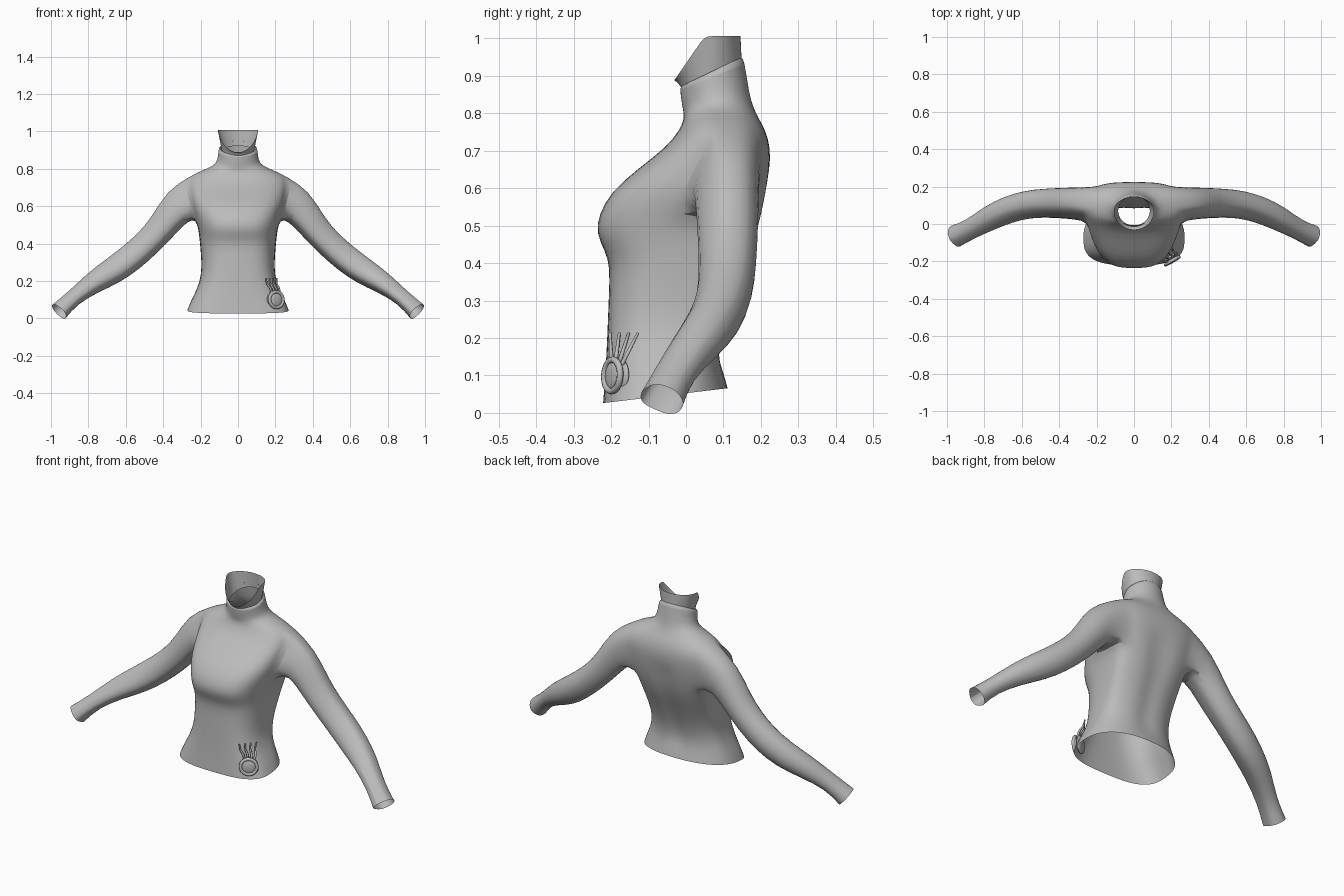
import bpy, bmesh, math
from mathutils import Vector

if "Cube" in bpy.data.objects:
    bpy.data.objects.remove(bpy.data.objects["Cube"])

mat = bpy.data.materials.new("plain grey")
mat.diffuse_color = (0.5, 0.5, 0.5, 1)
mat.use_nodes = True
mat.node_tree.nodes["Principled BSDF"].inputs["Base Color"].default_value = mat.diffuse_color


def finish(obj, angle=50):
    obj.data.materials.append(mat)
    bpy.ops.object.select_all(action='DESELECT')
    obj.select_set(True)
    bpy.context.view_layer.objects.active = obj
    bpy.ops.object.shade_smooth_by_angle(angle=math.radians(angle))


def new_mesh(name, bm):
    me = bpy.data.meshes.new(name)
    bm.to_mesh(me)
    bm.free()
    obj = bpy.data.objects.new(name, me)
    bpy.context.collection.objects.link(obj)
    return obj


def ramp(v, a, b):
    """0 below a, 1 above b, linear between."""
    return min(1, max(0, (v - a) / (b - a)))


def half_ring(hw, yf, yb, ym, pf=1, pb=1, n=16):
    """Half outline of a body section, from front centre to back centre."""
    pts = []
    for i in range(n + 1):
        a = math.radians(-90 + 180 * i / n)
        s, c = math.sin(a), max(math.cos(a), 0)
        p, reach = (pf, yf - ym) if s < 0 else (pb, yb - ym)
        x = 0 if i in (0, n) else hw * c ** p
        pts.append((x, ym + reach * abs(s) ** p))
    return pts


def skin(bm, rows, hole=lambda r, c: False):
    for r in range(len(rows) - 1):
        for c in range(len(rows[0]) - 1):
            if not hole(r, c):
                bm.faces.new((rows[r][c], rows[r][c + 1], rows[r + 1][c + 1], rows[r + 1][c]))


def mirror_smooth(obj):
    obj.modifiers.new("mirror", 'MIRROR').merge_threshold = 0.002
    sub = obj.modifiers.new("smooth", 'SUBSURF')
    sub.levels = sub.render_levels = 1


# Bodice sections: height, half width, front y, back y
sections = [
    (0.046, 0.272, -0.222, 0.112),
    (0.10, 0.25, -0.217, 0.10),
    (0.16, 0.218, -0.213, 0.09),
    (0.23, 0.197, -0.21, 0.098),
    (0.31, 0.196, -0.207, 0.125),
    (0.39, 0.203, -0.204, 0.158),
    (0.43, 0.207, -0.216, 0.175),
    (0.48, 0.213, -0.242, 0.192),
    (0.53, 0.228, -0.234, 0.205),
    (0.59, 0.246, -0.202, 0.217),
    (0.65, 0.258, -0.132, 0.225),
    (0.71, 0.268, -0.052, 0.226),
    (0.757, 0.262, -0.016, 0.212),
    (0.788, 0.20, -0.006, 0.192),
    (0.812, 0.135, -0.007, 0.178),
    (0.84, 0.108, -0.011, 0.168),
    (0.908, 0.106, -0.018, 0.156),
    (0.912, 0.096, -0.01, 0.148),
]
bm = bmesh.new()
grid = []
for z, hw, yf, yb in sections:
    # widest line moves back towards the shoulders; outline is boxy at the bust, round at the neck
    ym = min(0.1, -0.07 + 0.35 * (z - 0.05)) - 0.035 * ramp(z, 0.76, 0.9)
    pf = 0.66 + 0.34 * ramp(z, 0.58, 0.81) ** 2
    pb = 0.85 - 0.15 * ramp(z, 0.3, 0.5) + 0.3 * ramp(z, 0.71, 0.81)
    tilt = 0.045 * (1 - ramp(z, 0.03, 0.17)) + 0.075 * ramp(z, 0.78, 0.905)
    row = []
    for x, y in half_ring(hw, yf, yb, ym, pf, pb):
        zz = z + tilt * ((y - yf) / (yb - yf) - 0.5)
        # shallow spine groove in the lower back
        if y > ym and 0.15 < z < 0.65:
            y -= 0.014 * math.exp(-(x / 0.04) ** 2)
        row.append(bm.verts.new((x, y, zz)))
    grid.append(row)

# Skin the bodice, leaving an armhole
C0, C1, R0, R1 = 7, 12, 8, 12
skin(bm, grid, lambda r, c: R0 <= r < R1 and C0 <= c < C1)
loop = [grid[R0][c] for c in range(C0, C1)] + [grid[r][C1] for r in range(R0, R1)]
loop += [grid[R1][c] for c in range(C1, C0, -1)] + [grid[r][C0] for r in range(R1, R0, -1)]
angles = [math.atan2((v.co.z - 0.64) / 0.115, (v.co.y - 0.085) / 0.10) for v in loop]

# Sleeve: centre x, y, z, then side and vertical radii, grown out of the armhole
path = [
    (0.322, 0.108, 0.602, 0.09, 0.102),
    (0.40, 0.11, 0.49, 0.085, 0.08),
    (0.48, 0.11, 0.402, 0.081, 0.076),
    (0.57, 0.104, 0.322, 0.078, 0.077),
    (0.67, 0.078, 0.25, 0.076, 0.075),
    (0.775, 0.03, 0.19, 0.07, 0.06),
    (0.88, -0.032, 0.11, 0.055, 0.042),
    (0.955, -0.066, 0.037, 0.063, 0.053),
]
centres = [Vector((0.1, 0.11, 0.7))] + [Vector(p[:3]) for p in path]
rings = [loop + loop[:1]]
for i, (_, _, _, ry, rz) in enumerate(path, 1):
    d = (centres[min(i + 1, len(path))] - centres[i - 1]).normalized()
    side = Vector((0, 1, 0))
    side = (side - d * side.dot(d)).normalized()
    up = d.cross(side)
    ring = [bm.verts.new(centres[i] + side * ry * math.cos(a) + up * rz * math.sin(a))
            for a in angles]
    rings.append(ring + ring[:1])
skin(bm, rings)
top = new_mesh("bodice_with_sleeves", bm)
mirror_smooth(top)
finish(top)

# Flared inner collar, cut low at the front
bm = bmesh.new()
rows = []
for k in range(4):
    t = k / 3
    row = []
    for x, y in half_ring(0.085 + 0.024 * t, -0.008 - 0.024 * t, 0.15 - 0.004 * t, 0.07):
        low = 0.855 + 0.07 * (y + 0.015) / 0.17
        high = min(1.006, 0.89 + (y + 0.03) * 1.45)
        row.append(bm.verts.new((x, y, low + (high - low) * t)))
    rows.append(row)
skin(bm, rows)
collar = new_mesh("flared_collar", bm)
mirror_smooth(collar)
finish(collar)

# Hip ornament: rim, inner disc and backing petal
face = Vector((0.5, -0.86, 0.05)).normalized()
rot = face.to_track_quat('Z', 'Y').to_euler()
centre = Vector((0.205, -0.197, 0.10))
bpy.ops.mesh.primitive_torus_add(major_segments=28, minor_segments=8, major_radius=0.042,
                                 minor_radius=0.009, location=centre, rotation=rot)
rim = bpy.context.object
rim.name = "ornament_rim"
finish(rim)
for name, r, depth, off in (("ornament_disc", 0.04, 0.012, -0.004),
                            ("ornament_petal", 0.046, 0.014, -0.022)):
    bpy.ops.mesh.primitive_uv_sphere_add(segments=24, ring_count=10, radius=1, rotation=rot,
                                         location=centre + face * off)
    disc = bpy.context.object
    disc.name = name
    disc.scale = (r, r, depth)
    finish(disc)

# Wavy tendrils fanning up from the ornament
for i in range(4):
    start = Vector((0.18 + 0.013 * i, -0.198 + 0.009 * i, 0.13))
    end = Vector((0.15 + 0.019 * i, -0.203 + 0.025 * i, 0.214))
    cu = bpy.data.curves.new("tendril_curve", 'CURVE')
    cu.dimensions = '3D'
    cu.bevel_depth, cu.bevel_resolution, cu.resolution_u = 0.006, 1, 6
    cu.use_fill_caps = True
    sp = cu.splines.new('BEZIER')
    sp.bezier_points.add(3)
    for k, bp in enumerate(sp.bezier_points):
        bp.co = start.lerp(end, k / 3) + Vector((0.005 * math.sin(k * 2.1), 0, 0))
        bp.radius = 1.1 - 0.15 * k
        bp.handle_left_type = bp.handle_right_type = 'AUTO'
    cu.materials.append(mat)
    obj = bpy.data.objects.new("tendril_%d" % (i + 1), cu)
    bpy.context.collection.objects.link(obj)
